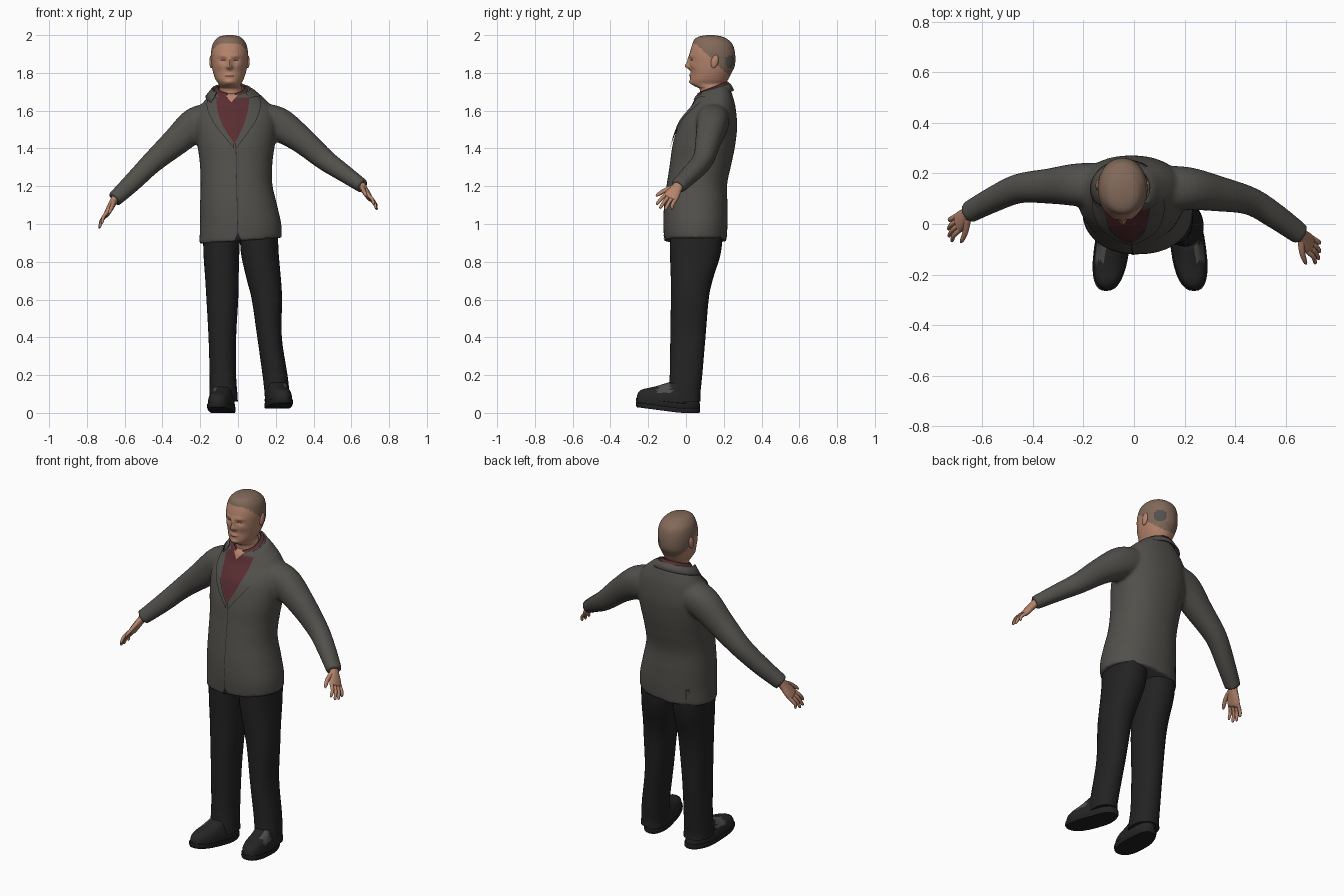
import bpy, bmesh, math
from mathutils import Vector
from mathutils.bvhtree import BVHTree

cube = bpy.data.objects.get("Cube")
if cube:
    bpy.data.objects.remove(cube, do_unlink=True)


def material(name, r, g, b):
    m = bpy.data.materials.new(name)
    m.use_nodes = True
    m.diffuse_color = (r, g, b, 1)
    node = m.node_tree.nodes["Principled BSDF"]
    node.inputs["Base Color"].default_value = (r, g, b, 1)
    node.inputs["Roughness"].default_value = 0.8
    return m


JACKET = material("grey wool", 0.085, 0.08, 0.07)
SHIRT = material("maroon cloth", 0.1, 0.026, 0.03)
TROUSERS = material("black cloth", 0.016, 0.016, 0.017)
SKIN = material("skin", 0.46, 0.23, 0.15)
HAIR = material("short hair", 0.22, 0.14, 0.1)
SHOE = material("dark leather", 0.019, 0.019, 0.02)
GREY = material("worn grey", 0.085, 0.08, 0.075)
FEATURE = material("dark feature", 0.13, 0.05, 0.035)


def finish(name, bm, *mats):
    bmesh.ops.recalc_face_normals(bm, faces=bm.faces)
    mesh = bpy.data.meshes.new(name)
    bm.to_mesh(mesh)
    bm.free()
    for m in mats:
        mesh.materials.append(m)
    mesh.shade_smooth()
    mesh.set_sharp_from_angle(angle=math.radians(50))
    ob = bpy.data.objects.new(name, mesh)
    bpy.context.collection.objects.link(ob)
    return ob


def spline(rows, steps):
    """Catmull-Rom through rows of numbers."""
    rows = [Vector(r) for r in rows]
    out = []
    for i in range(len(rows) - 1):
        a, b, c, d = rows[max(i - 1, 0)], rows[i], rows[i + 1], rows[min(i + 2, len(rows) - 1)]
        for s in range(steps):
            t = s / steps
            out.append(b + (c - a) * t / 2 + (a - b * 2.5 + c * 2 - d / 2) * t ** 2
                       + ((b - c) * 1.5 + (d - a) / 2) * t ** 3)
    return out + [rows[-1]]


def loft(name, stations, *mats, seg=32, steps=5, follow=False, power=2.2, warp=None, rule=None):
    """Skin over elliptical sections (x, y, z, half width, half depth)."""
    path = spline(stations, steps)
    bm = bmesh.new()
    rings = []
    for i, p in enumerate(path):
        u, v = Vector((1, 0, 0)), Vector((0, 1, 0))
        if follow:
            t = (path[min(i + 1, len(path) - 1)] - path[max(i - 1, 0)]).to_3d().normalized()
            u = t.cross(v).normalized()
            v = u.cross(t)
            if v.y < 0:
                v = -v
        ring = []
        for k in range(seg):
            ang = math.tau * k / seg
            c, s = math.cos(ang), math.sin(ang)
            q = Vector(p[:3])
            q += u * p[3] * math.copysign(abs(c) ** (2 / power), c)
            q += v * p[4] * math.copysign(abs(s) ** (2 / power), s)
            ring.append(bm.verts.new(warp(q) if warp else q))
        rings.append(ring)
    for a, b in zip(rings, rings[1:]):
        for k in range(seg):
            n = (k + 1) % seg
            f = bm.faces.new((a[k], a[n], b[n], b[k]))
            if rule:
                f.material_index = rule(f.calc_center_median())
    for ring in (rings[0], rings[-1]):
        f = bm.faces.new(ring)
        if rule:
            f.material_index = rule(f.calc_center_median())
    return finish(name, bm, *mats)


def patch(name, left, right, tree, mat, offset=0.004, rows=8, cols=10):
    """Thin plate between two (x, z) edge lines, laid on the front of a surface."""
    bm = bmesh.new()
    grid = []
    for a, b in zip(spline(left, rows), spline(right, rows)):
        line = []
        for k in range(cols + 1):
            x, z = a.lerp(b, k / cols)
            hit = tree.ray_cast(Vector((x, -1, z)), Vector((0, 1, 0)))
            if hit[0] is None:
                hit = tree.find_nearest(Vector((x, 0.05, z)))
            line.append(bm.verts.new(hit[0] + Vector((0, -offset, 0))))
        grid.append(line)
    for a, b in zip(grid, grid[1:]):
        for k in range(cols):
            bm.faces.new((a[k], a[k + 1], b[k + 1], b[k]))
    return finish(name, bm, mat)


def collar(name, mat, gap, top, bottom, rise, drop):
    """Open band round the neck; top and bottom are (half width, half depth, z)."""
    bm = bmesh.new()
    cols = []
    for k in range(41):
        ang = -math.pi / 2 + gap + (math.tau - 2 * gap) * k / 40
        tip = abs(k / 20 - 1) ** 6
        col = []
        for t in (0, 0.5, 1):
            rx, ry, z = Vector(top).lerp(Vector(bottom), t)
            y = ry * math.sin(ang)
            col.append(bm.verts.new((-0.035 + rx * math.cos(ang), 0.14 + y,
                                     z + rise * y - drop * tip * t)))
        cols.append(col)
    for a, b in zip(cols, cols[1:]):
        for t in (0, 1):
            bm.faces.new((a[t], b[t], b[t + 1], a[t + 1]))
    ob = finish(name, bm, mat)
    mod = ob.modifiers.new("thickness", 'SOLIDIFY')
    mod.thickness = 0.008
    mod.offset = 0
    return ob


# Jacket: torso and sleeves fused into one smooth skin
def drape(p):
    if p.z < 1:
        p.z += 0.07 * p.x * min(1, (1 - p.z) / 0.08)
    p.z += (p.y - 0.14) * 0.35 * min(1, max(0, (p.z - 1.55) / 0.15))
    return p


torso = loft("jacket", [
    (0.013, 0.05, 0.91, 0.218, 0.165), (0.014, 0.05, 1, 0.215, 0.17), (0.003, 0.052, 1.1, 0.204, 0.168),
    (-0.008, 0.058, 1.21, 0.19, 0.16), (-0.01, 0.078, 1.32, 0.192, 0.163), (-0.01, 0.095, 1.42, 0.205, 0.166),
    (-0.01, 0.115, 1.52, 0.215, 0.156), (-0.01, 0.13, 1.6, 0.2, 0.133), (-0.013, 0.14, 1.65, 0.165, 0.108),
    (-0.017, 0.14, 1.69, 0.122, 0.092), (-0.02, 0.14, 1.71, 0.1, 0.08)], JACKET, seg=48, warp=drape)
sleeves = [loft("sleeve", rows, JACKET, follow=True) for rows in (
    [(-0.12, 0.15, 1.56, 0.08, 0.09), (-0.22, 0.155, 1.53, 0.09, 0.085), (-0.33, 0.15, 1.435, 0.075, 0.07),
     (-0.455, 0.14, 1.325, 0.058, 0.058), (-0.56, 0.095, 1.22, 0.05, 0.05), (-0.655, 0.045, 1.13, 0.041, 0.043)],
    [(0.11, 0.14, 1.56, 0.08, 0.09), (0.21, 0.14, 1.53, 0.09, 0.085), (0.33, 0.12, 1.45, 0.072, 0.07),
     (0.46, 0.09, 1.34, 0.057, 0.055), (0.56, 0.03, 1.27, 0.047, 0.05), (0.66, -0.042, 1.2, 0.037, 0.043)])]
bpy.ops.object.select_all(action='DESELECT')
for ob in sleeves + [torso]:
    ob.select_set(True)
bpy.context.view_layer.objects.active = torso
bpy.ops.object.join()
mod = torso.modifiers.new("fuse", 'REMESH')
mod.mode = 'VOXEL'
mod.voxel_size = 0.01
mod.use_smooth_shade = True
torso.modifiers.new("relax", 'SMOOTH').iterations = 4
bpy.context.view_layer.update()
cloth = BVHTree.FromObject(torso, bpy.context.evaluated_depsgraph_get())

# Shirt front, lapels, front seam and hem notch
v_right = [(-0.115, 1.67), (-0.108, 1.6), (-0.08, 1.52), (-0.022, 1.43)]
v_left = [(0.06, 1.67), (0.052, 1.6), (0.028, 1.52), (-0.016, 1.43)]
patch("shirt_front", v_right, v_left, cloth, SHIRT)
patch("right_lapel", [(-0.155, 1.68), (-0.165, 1.62), (-0.125, 1.53), (-0.02, 1.4)], v_right, cloth, JACKET, 0.009)
patch("left_lapel", v_left, [(0.115, 1.68), (0.12, 1.62), (0.085, 1.53), (-0.01, 1.4)], cloth, JACKET, 0.009)
patch("open_neck", [(-0.075, 1.69), (-0.036, 1.645)], [(0.005, 1.69), (-0.034, 1.645)], cloth, SKIN, 0.007)
patch("front_seam", [(-0.013, 1.42), (-0.003, 0.95)], [(-0.01, 1.42), (0, 0.95)], cloth, TROUSERS, 0.003, 30, 1)
patch("hem_notch", [(-0.002, 0.955), (-0.02, 0.912)], [(0, 0.955), (0.02, 0.912)], cloth, TROUSERS, 0.004)
collar("shirt_collar", SHIRT, 0.3, (0.07, 0.078, 1.722), (0.1, 0.1, 1.685), 0.4, 0.02)
collar("jacket_collar", JACKET, 0.9, (0.1, 0.092, 1.715), (0.135, 0.112, 1.672), 0.3, 0.01)

# Head with modelled face
MID = -0.045
BUMPS = [(0, 1.836, 0.012, 0.016, 0.026), (0, 1.866, 0.011, 0.022, 0.012), (0, 1.788, 0.024, 0.009, 0.007),
         (0, 1.752, 0.022, 0.012, 0.008)]
for s in (-1, 1):
    BUMPS += [(s * 0.034, 1.889, 0.022, 0.008, 0.007), (s * 0.034, 1.868, 0.015, 0.009, -0.01),
              (s * 0.013, 1.83, 0.008, 0.007, 0.008), (s * 0.05, 1.838, 0.02, 0.018, 0.004)]


def face(p):
    if p.y < 0.1:
        p.y -= sum(h * math.exp(-((p.x - MID - x) / sx) ** 2 - ((p.z - z) / sz) ** 2)
                   for x, z, sx, sz, h in BUMPS)
    return p


def hairline(c):
    if (c - Vector((0.015, 0.235, 1.86))).length < 0.036:
        return 2
    return int(c.z > 1.955 - 0.95 * max(0, c.y - 0.05))


head = loft("head", [
    (MID, 0.13, 2, 0.015, 0.018), (MID, 0.13, 1.994, 0.048, 0.055), (MID, 0.132, 1.98, 0.07, 0.085),
    (MID, 0.14, 1.95, 0.09, 0.107), (MID, 0.14, 1.9, 0.098, 0.12), (MID, 0.14, 1.84, 0.094, 0.119),
    (MID, 0.133, 1.8, 0.086, 0.108), (MID, 0.123, 1.765, 0.074, 0.1), (-0.043, 0.118, 1.742, 0.06, 0.09),
    (-0.04, 0.13, 1.727, 0.058, 0.08), (-0.037, 0.142, 1.71, 0.06, 0.068), (-0.035, 0.14, 1.64, 0.064, 0.068)],
    SKIN, HAIR, GREY, seg=96, steps=7, power=2.1, warp=face, rule=hairline)
skull = BVHTree.FromObject(head, bpy.context.evaluated_depsgraph_get())


def face_line(name, x, z, w, h):
    patch(name, [(x - w, z + h), (x - w, z - h)], [(x + w, z + h), (x + w, z - h)], skull, FEATURE, 0.0015, 2, 8)


face_line("mouth", MID, 1.784, 0.024, 0.0025)
for side, s in (("right", -1), ("left", 1)):
    face_line(side + "_eye", MID + s * 0.034, 1.867, 0.013, 0.003)
    # Ears
    bm = bmesh.new()
    bmesh.ops.create_uvsphere(bm, u_segments=16, v_segments=10, radius=1)
    for v in bm.verts:
        v.co = Vector((MID + s * 0.096 + v.co.x * 0.011, 0.152 + v.co.y * 0.02 + v.co.z * 0.006,
                       1.86 + v.co.z * 0.035))
    finish(side + "_ear", bm, SKIN)


# Hands
def hand(side, wrist, tip):
    wrist, tip = Vector(wrist), Vector(tip)
    d = tip - wrist
    n = d.normalized()
    wide = (Vector((0, 1, 0)) - n * n.y).normalized()
    out = n.cross(wide) * (1 if n.cross(wide).x * n.x > 0 else -1)

    def at(t, off, lift=0):
        return tuple(wrist + d * t + wide * off + out * lift)

    loft(side + "_palm", [at(-0.1, 0) + (0.022, 0.027), at(0.1, 0) + (0.02, 0.029), at(0.35, 0) + (0.018, 0.039),
                          at(0.52, 0) + (0.015, 0.04), at(0.58, 0) + (0.007, 0.034)], SKIN, follow=True, seg=20)
    fingers = [(-0.03, 0.95), (-0.01, 1.02), (0.01, 0.98), (0.03, 0.86)]
    for i, (off, end) in enumerate(fingers):
        loft(f"{side}_finger_{i + 1}", [
            at(0.48, off) + (0.01, 0.011), at(0.72, off * 1.15, 0.008) + (0.009, 0.0095),
            at(end - 0.05, off * 1.35) + (0.007, 0.008), at(end, off * 1.38, -0.002) + (0.003, 0.003)],
            SKIN, follow=True, seg=12, steps=3)
    loft(side + "_thumb", [at(0.1, -0.015) + (0.014, 0.014), at(0.35, -0.05, -0.006) + (0.011, 0.012),
                           at(0.58, -0.068, -0.008) + (0.008, 0.009), at(0.66, -0.072, -0.008) + (0.003, 0.003)],
         SKIN, follow=True, seg=12, steps=3)


hand("right", (-0.652, 0.045, 1.132), (-0.735, -0.035, 0.98))
hand("left", (0.656, -0.04, 1.202), (0.735, -0.125, 1.08))

# Trouser legs: (x, half width) per height, sharing one depth profile
DEPTH = [(1, 0.055, 0.14), (0.85, 0.05, 0.135), (0.7, 0.03, 0.11), (0.6, 0.02, 0.1), (0.4, 0.01, 0.093),
         (0.2, 0, 0.086), (0.1, -0.01, 0.086), (0.06, -0.01, 0.088)]
LEGS = {"right": [(-0.085, 0.1), (-0.088, 0.095), (-0.085, 0.088), (-0.083, 0.084), (-0.083, 0.073),
                  (-0.08, 0.07), (-0.077, 0.074), (-0.077, 0.076)],
        "left": [(0.11, 0.1), (0.115, 0.1), (0.138, 0.09), (0.153, 0.08), (0.167, 0.065),
                 (0.196, 0.066), (0.207, 0.066), (0.208, 0.067)]}
for side, rows in LEGS.items():
    loft(side + "_trouser_leg", [(x, y, z, w, d) for (x, w), (z, y, d) in zip(rows, DEPTH)], TROUSERS)

# Shoes, splayed outwards with lifted toes
for side, s, x, base in (("right", -1, -0.088, 0), ("left", 1, 0.215, 0.022)):
    def splay(p):
        return Vector((p.x - s * 0.13 * (p.y + 0.095), p.y, base + p.z + 0.13 * max(0, -0.03 - p.y)))

    def worn(c):
        return int(-0.15 < c.y < -0.08 and c.z > base + 0.085 and s * (c.x - x) > 0.025)

    loft(side + "_sole", [(x, -0.095, 0, 0.066, 0.165), (x, -0.095, 0.012, 0.07, 0.17),
                          (x, -0.095, 0.028, 0.069, 0.169)], TROUSERS, steps=2, power=2.5, warp=splay)
    loft(side + "_shoe", [(x, -0.095, 0.02, 0.066, 0.166), (x, -0.093, 0.05, 0.065, 0.163),
                          (x, -0.085, 0.075, 0.06, 0.148), (x, -0.055, 0.1, 0.054, 0.11),
                          (x, -0.02, 0.13, 0.05, 0.075)], SHOE, GREY, steps=4, power=2.4, warp=splay, rule=worn)
